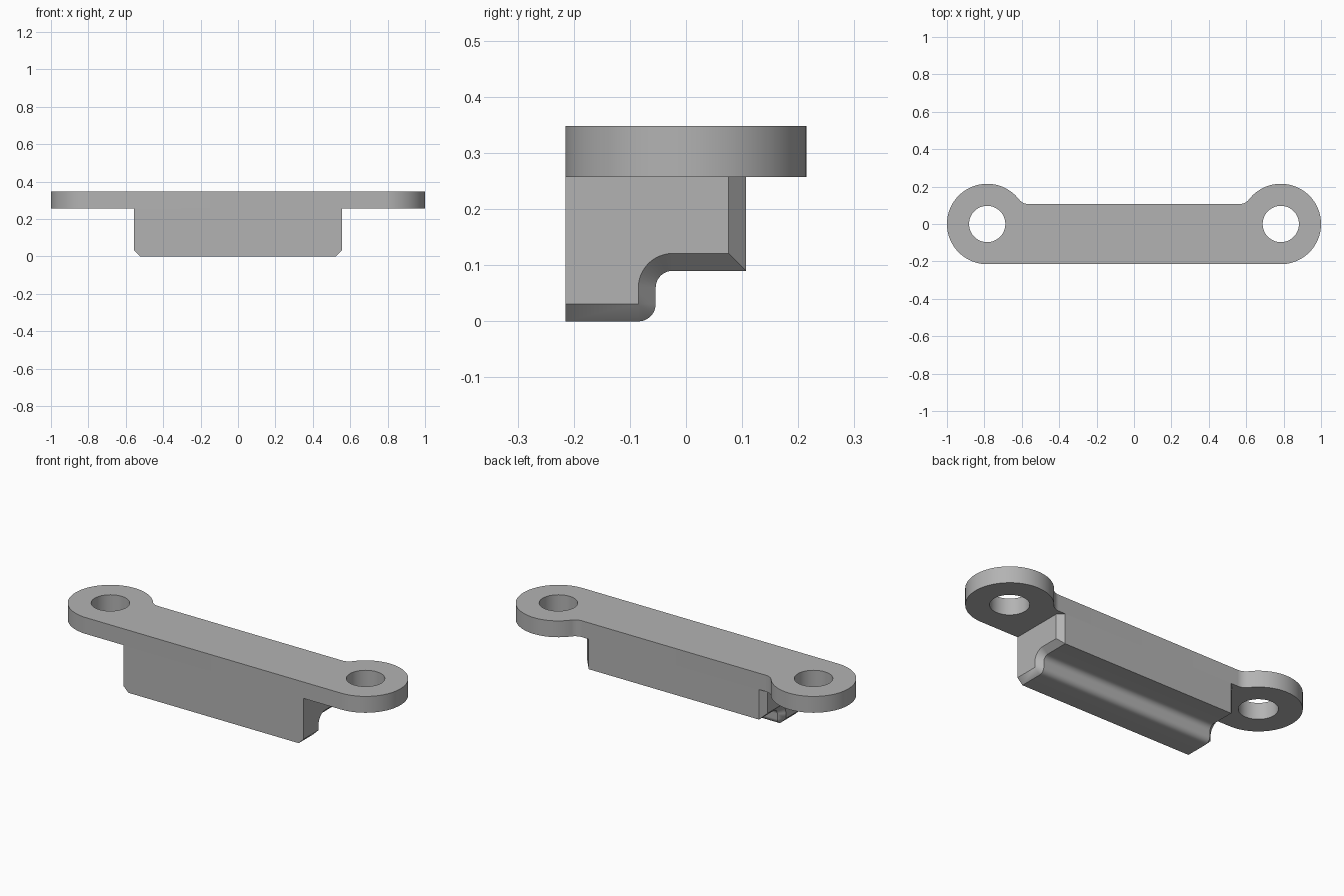
import bpy, bmesh
from math import sin, cos, pi, radians, sqrt, atan2

cube = bpy.data.objects.get("Cube")
if cube:
    bpy.data.objects.remove(cube, do_unlink=True)

BOTTOM, TOP = 0.257, 0.348          # plate heights
FRONT, BACK = -0.215, 0.107         # straight edges in y
EAR_X, EAR_R, HOLE_R, FILLET = 0.785, 0.215, 0.097, 0.063
HALF, CHAMFER = 0.555, 0.031        # body half length and end chamfer

grey = bpy.data.materials.new("Grey")
grey.use_nodes = True
colour = (0.45, 0.45, 0.45, 1)
grey.diffuse_color = colour
grey.node_tree.nodes["Principled BSDF"].inputs["Base Color"].default_value = colour


def arc(cx, cy, r, a0, a1, n):
    return [(cx + r * cos(a0 + (a1 - a0) * i / n),
             cy + r * sin(a0 + (a1 - a0) * i / n)) for i in range(n + 1)]


def make_object(name, bm):
    bmesh.ops.recalc_face_normals(bm, faces=bm.faces[:])
    mesh = bpy.data.meshes.new(name)
    bm.to_mesh(mesh)
    bm.free()
    mesh.materials.append(grey)
    obj = bpy.data.objects.new(name, mesh)
    bpy.context.collection.objects.link(obj)
    return obj


def add_loop(bm, points, z):
    verts = [bm.verts.new((x, y, z)) for x, y in points]
    for a, b in zip(verts, verts[1:] + verts[:1]):
        bm.edges.new((a, b))


# Mounting plate: two round ears blended into a straight bar
fillet_y = BACK + FILLET
dx = sqrt((EAR_R + FILLET) ** 2 - fillet_y ** 2)
touch = atan2(fillet_y, -dx)
right_half = arc(EAR_X, 0, EAR_R, -pi / 2, touch, 56)
right_half += arc(EAR_X - dx, fillet_y, FILLET, touch - pi, -pi / 2, 12)[1:]
outline = right_half + [(-x, y) for x, y in reversed(right_half)]

bm = bmesh.new()
add_loop(bm, outline, BOTTOM)
for side in (-1, 1):
    add_loop(bm, arc(side * EAR_X, 0, HOLE_R, 0, 2 * pi, 64)[:-1], BOTTOM)
bmesh.ops.triangle_fill(bm, edges=bm.edges[:], use_beauty=True)
new = bmesh.ops.extrude_face_region(bm, geom=bm.faces[:])["geom"]
bmesh.ops.translate(bm, vec=(0, 0, TOP - BOTTOM),
                    verts=[v for v in new if isinstance(v, bmesh.types.BMVert)])
plate = make_object("mounting_plate", bm)


# Stepped body: one side profile lofted along x, inset at both ends
def profile(t):
    return ([(FRONT, t)]
            + arc(-0.085, CHAMFER, CHAMFER - t, -pi / 2, 0, 12)
            + arc(-0.024, 0.06, 0.03 + t, pi, pi / 2, 12)
            + [(BACK - t, 0.09 + t), (BACK - t, BOTTOM), (FRONT, BOTTOM)])


bm = bmesh.new()
stations = [(-HALF, CHAMFER), (CHAMFER - HALF, 0), (HALF - CHAMFER, 0), (HALF, CHAMFER)]
rings = [[bm.verts.new((x, y, z)) for y, z in profile(t)] for x, t in stations]
count = len(rings[0])
for a, b in zip(rings, rings[1:]):
    for i in range(count):
        j = (i + 1) % count
        if i != count - 2:          # the top stays open under the plate
            bm.faces.new((a[i], a[j], b[j], b[i]))
bm.faces.new(rings[0])
bm.faces.new(rings[-1])
bmesh.ops.remove_doubles(bm, verts=bm.verts[:], dist=0.0001)
body = make_object("stepped_body", bm)

# Smooth rounds, sharp edges
bpy.ops.object.select_all(action="DESELECT")
for obj in (plate, body):
    obj.select_set(True)
bpy.context.view_layer.objects.active = plate
bpy.ops.object.shade_smooth_by_angle(angle=radians(25))
